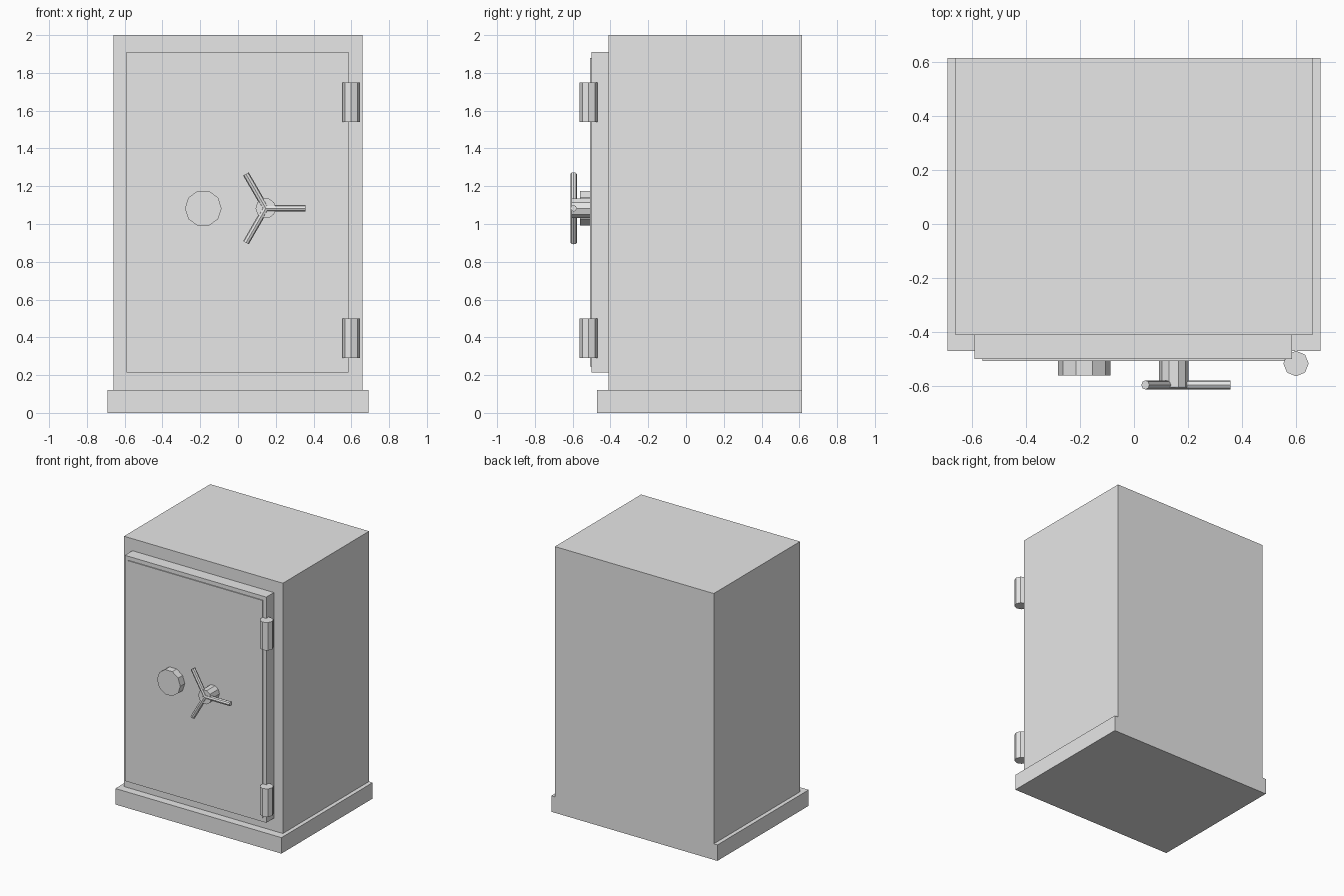
import bpy
import bmesh
import math
from mathutils import Matrix, Vector

cube = bpy.data.objects.get("Cube")
if cube:
    bpy.data.objects.remove(cube, do_unlink=True)

GREY = (0.8, 0.8, 0.8, 1)
steel = bpy.data.materials.new("light_grey")
steel.use_nodes = True
steel.diffuse_color = GREY
steel.node_tree.nodes["Principled BSDF"].inputs["Base Color"].default_value = GREY


def finish(name, bm):
    mesh = bpy.data.meshes.new(name)
    bm.to_mesh(mesh)
    bm.free()
    mesh.materials.append(steel)
    obj = bpy.data.objects.new(name, mesh)
    bpy.context.collection.objects.link(obj)
    return obj


def box(name, low, high):
    low, high = Vector(low), Vector(high)
    bm = bmesh.new()
    place = Matrix.Translation((low + high) / 2) @ Matrix.Diagonal((*(high - low), 1))
    bmesh.ops.create_cube(bm, size=1, matrix=place)
    return finish(name, bm)


def rod(name, start, end, radius, sides):
    """Flat-sided cylinder between two points."""
    start, end = Vector(start), Vector(end)
    axis = end - start
    turn = Vector((0, 0, 1)).rotation_difference(axis).to_matrix().to_4x4()
    spin = Matrix.Rotation(math.pi / 2, 4, "Z")
    bm = bmesh.new()
    bmesh.ops.create_cone(bm, cap_ends=True, segments=sides, radius1=radius,
                          radius2=radius, depth=axis.length,
                          matrix=Matrix.Translation((start + end) / 2) @ turn @ spin)
    return finish(name, bm)


# Cabinet and plinth, flush at the back
box("plinth", (-0.69, -0.47, 0), (0.69, 0.613, 0.12))
box("cabinet", (-0.66, -0.41, 0.12), (0.66, 0.613, 2))

# Door slab with a thin raised panel
box("door", (-0.59, -0.50, 0.215), (0.585, -0.41, 1.91))
box("door_panel", (-0.56, -0.507, 0.245), (0.557, -0.50, 1.88))

# Hinge barrels on the left edge of the door
for name, z in (("lower_hinge", 0.29), ("upper_hinge", 1.54)):
    rod(name, (0.599, -0.516, z), (0.599, -0.516, z + 0.21), 0.047, 8)

# Combination dial
MID = 1.083
rod("dial", (-0.184, -0.50, MID), (-0.184, -0.56, MID), 0.097, 10)

# Three-spoke handle
HUB_X = 0.147
rod("handle_hub", (HUB_X, -0.50, MID), (HUB_X, -0.605, MID), 0.054, 10)
for i in range(3):
    a = i * math.tau / 3
    tip = (HUB_X + 0.21 * math.cos(a), -0.595, MID + 0.21 * math.sin(a))
    rod(f"handle_spoke_{i + 1}", (HUB_X, -0.595, MID), tip, 0.017, 8)
